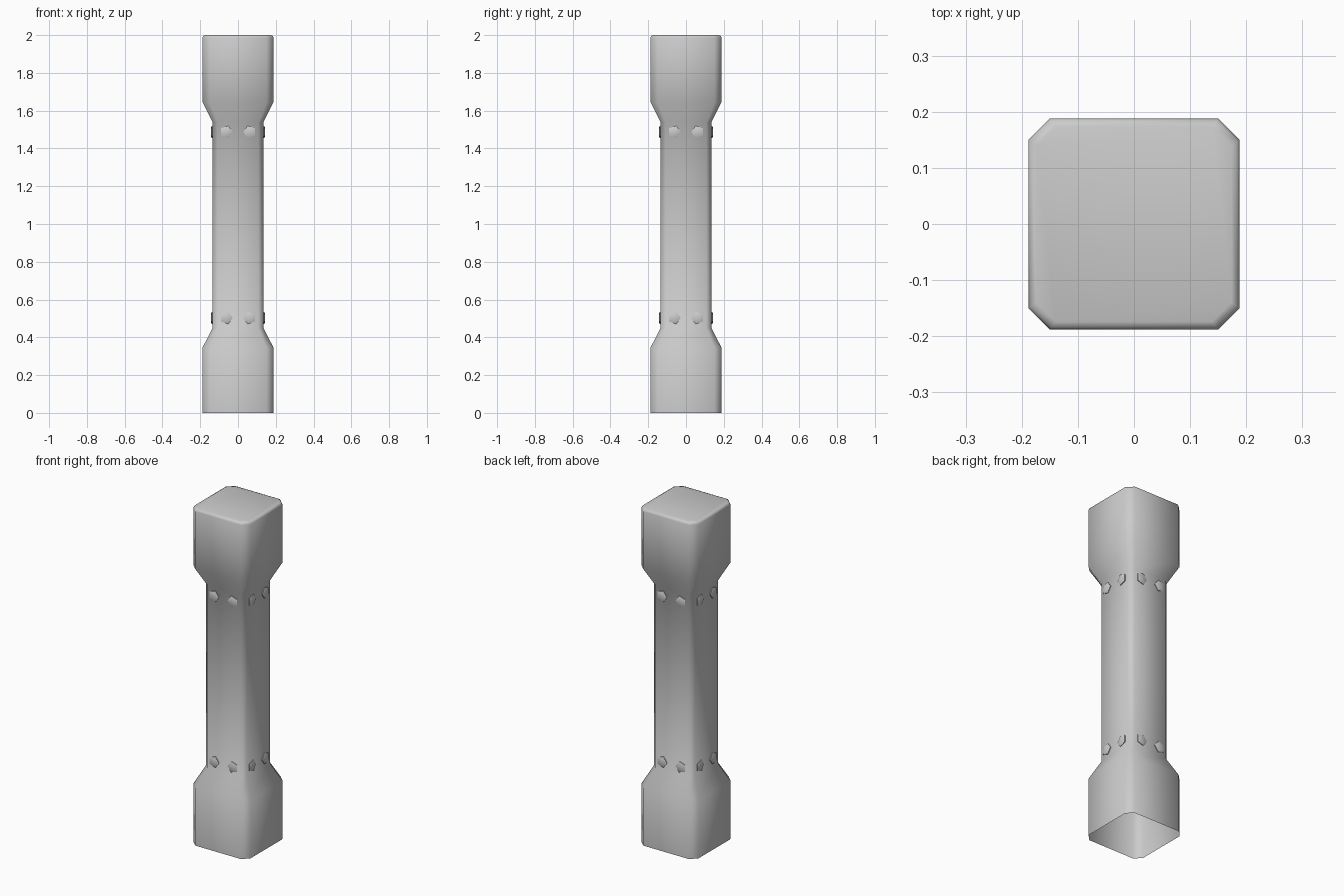
import bpy, bmesh, math
from mathutils import Matrix, Vector

if "Cube" in bpy.data.objects:
    bpy.data.objects.remove(bpy.data.objects["Cube"])


def add_object(name, bm, angle):
    bmesh.ops.recalc_face_normals(bm, faces=bm.faces)
    me = bpy.data.meshes.new(name)
    bm.to_mesh(me)
    bm.free()
    ob = bpy.data.objects.new(name, me)
    bpy.context.collection.objects.link(ob)
    bpy.ops.object.select_all(action='DESELECT')
    ob.select_set(True)
    bpy.context.view_layer.objects.active = ob
    bpy.ops.object.shade_smooth_by_angle(angle=math.radians(angle))
    return ob


def ring(bm, half, z):
    # square with chamfered corners
    c = half * 0.8
    pts = [(c, -half), (half, -c), (half, c), (c, half),
           (-c, half), (-half, c), (-half, -c), (-c, -half)]
    return [bm.verts.new((x, y, z)) for x, y in pts]


# Column: lofted profile, open underneath, softened top rim
profile = [(0.188, 0), (0.188, 0.345), (0.135, 0.45), (0.135, 1.54),
           (0.188, 1.645), (0.188, 1.985), (0.184, 1.996), (0.174, 2.0)]
bm = bmesh.new()
rings = [ring(bm, h, z) for h, z in profile]
for a, b in zip(rings, rings[1:]):
    for i in range(8):
        j = (i + 1) % 8
        bm.faces.new((a[i], a[j], b[j], b[i]))
bm.faces.new(rings[-1])
add_object("column", bm, 50)

# Studs: five-sided rivets, a mirrored pair on each side of both collars
for label, z in (("lower", 0.503), ("upper", 1.487)):
    bm = bmesh.new()
    for k in range(4):
        turn = Matrix.Rotation(k * math.pi / 2, 4, 'Z')
        for s in (-1, 1):
            loops = []
            for r, y in ((0.034, -0.132), (0.034, -0.139), (0.024, -0.143)):
                loop = []
                for i in range(5):
                    t = i * math.tau / 5
                    p = Vector((s * (0.062 - r * math.cos(t)), y,
                                z + r * math.sin(t)))
                    loop.append(bm.verts.new(turn @ p))
                loops.append(loop)
            for a, b in zip(loops, loops[1:]):
                for i in range(5):
                    j = (i + 1) % 5
                    bm.faces.new((a[i], a[j], b[j], b[i]))
            bm.faces.new(loops[-1])
            bm.faces.new(loops[0])
    add_object(label + "_studs", bm, 40)
